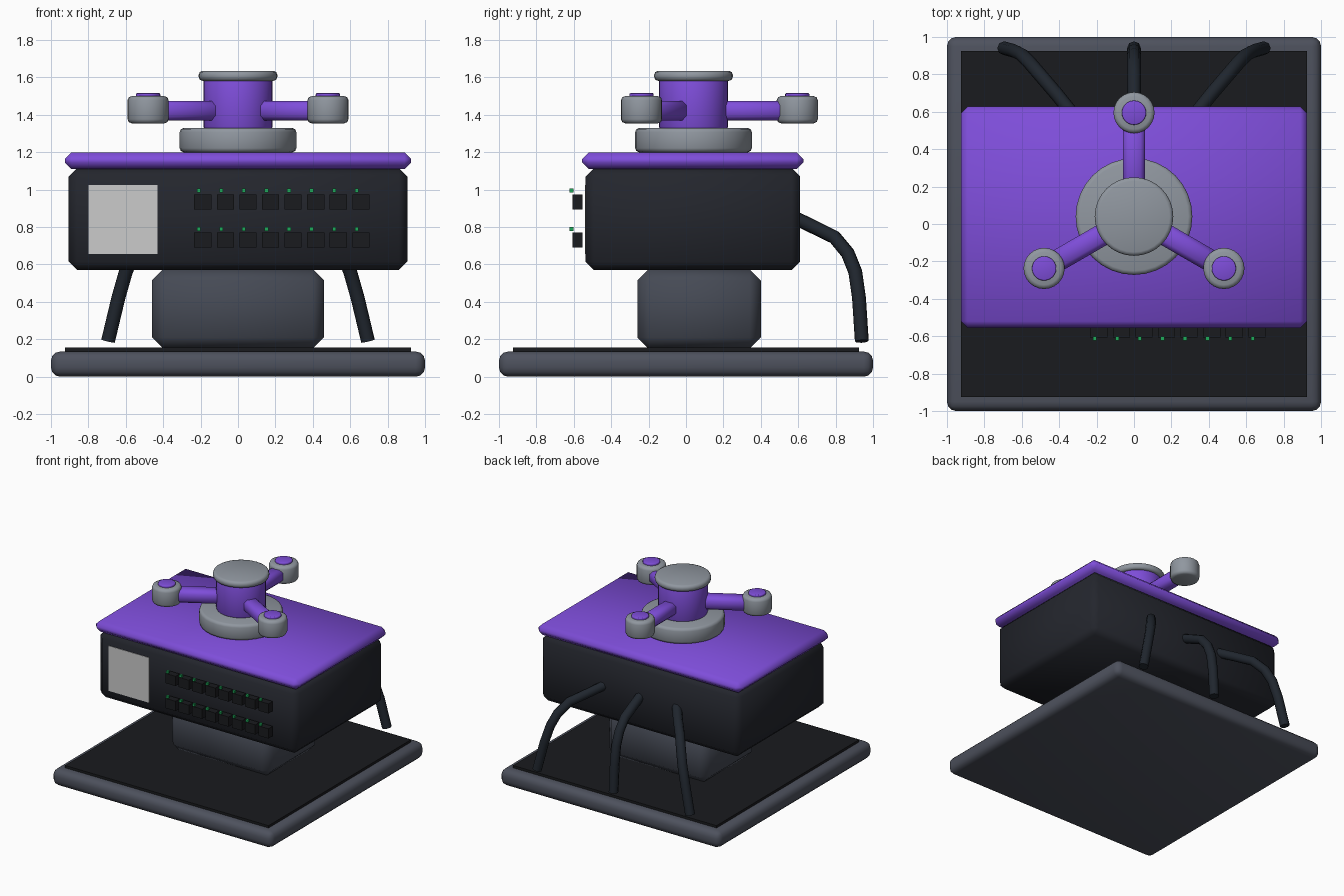
import bpy, bmesh
from math import radians, cos, sin
from mathutils import Matrix

if "Cube" in bpy.data.objects:
    bpy.data.objects.remove(bpy.data.objects["Cube"])


def material(name, r, g, b):
    m = bpy.data.materials.new(name)
    m.diffuse_color = (r, g, b, 1)
    m.use_nodes = True
    m.node_tree.nodes["Principled BSDF"].inputs["Base Color"].default_value = m.diffuse_color
    return m


PURPLE = material("purple", 0.21, 0.075, 0.70)
METAL = material("metal", 0.28, 0.31, 0.35)
FRAME = material("frame", 0.075, 0.083, 0.11)
SLATE = material("slate", 0.06, 0.068, 0.09)
BODY = material("charcoal", 0.017, 0.019, 0.026)
BLACK = material("black", 0.010, 0.011, 0.013)
CABLE = material("cable", 0.014, 0.019, 0.027)
GREEN = material("green", 0.013, 0.40, 0.10)


def finish(bm, name, mat, bevel, segments, angle):
    if bevel:
        edges = [e for e in bm.edges if e.calc_face_angle(0) > radians(40)]
        bmesh.ops.bevel(bm, geom=edges, offset=bevel, segments=segments,
                        profile=0.5, affect='EDGES', clamp_overlap=True)
    me = bpy.data.meshes.new(name)
    bm.to_mesh(me)
    bm.free()
    ob = bpy.data.objects.new(name, me)
    bpy.context.collection.objects.link(ob)
    if mat:
        me.materials.append(mat)
    if bevel:
        bpy.ops.object.select_all(action='DESELECT')
        ob.select_set(True)
        bpy.context.view_layer.objects.active = ob
        bpy.ops.object.shade_smooth_by_angle(angle=radians(angle))
    return ob


def box(name, lo, hi, mat, bevel=0, segments=1, angle=50):
    bm = bmesh.new()
    bmesh.ops.create_cube(bm, size=1)
    size = [b - a for a, b in zip(lo, hi)]
    mid = [(a + b) / 2 for a, b in zip(lo, hi)]
    bm.transform(Matrix.Translation(mid) @ Matrix.Diagonal((*size, 1)))
    return finish(bm, name, mat, bevel, segments, angle)


def cylinder(name, x, y, z0, z1, r, mat, bevel, sides=32):
    bm = bmesh.new()
    bmesh.ops.create_cone(bm, cap_ends=True, segments=sides,
                          radius1=r, radius2=r, depth=z1 - z0)
    bm.transform(Matrix.Translation((x, y, (z0 + z1) / 2)))
    return finish(bm, name, mat, bevel, 2, 50)


# Base, pedestal and housing
box("base", (-1, -1, 0), (1, 1, 0.135), FRAME, 0.05, 3)
box("base_inlay", (-0.925, -0.925, 0.12), (0.925, 0.925, 0.155), BLACK)
box("pedestal", (-0.46, -0.26, 0.15), (0.46, 0.40, 0.575), SLATE, 0.06)
box("housing", (-0.905, -0.537, 0.57), (0.905, 0.61, 1.115), BODY, 0.045)
box("lid", (-0.925, -0.555, 1.11), (0.925, 0.627, 1.20), PURPLE, 0.035)

# Front panel with ports and indicator lights
box("screen", (-0.80, -0.541, 0.655), (-0.43, -0.53, 1.025), None)
for row, z in enumerate((0.935, 0.73)):
    for col in range(8):
        x = -0.188 + 0.1207 * col
        box(f"port_{row}_{col}", (x - 0.046, -0.608, z - 0.04),
            (x + 0.046, -0.553, z + 0.04), BLACK)
        box(f"light_{row}_{col}", (x - 0.032, -0.622, z + 0.05),
            (x - 0.012, -0.602, z + 0.07), GREEN)

# Hub on the lid
CY = 0.04
cylinder("hub_foot", 0, CY, 1.20, 1.33, 0.312, METAL, 0.022)
cylinder("hub", 0, CY, 1.325, 1.59, 0.185, PURPLE, 0.012)
cylinder("hub_cap", 0, CY, 1.582, 1.635, 0.21, METAL, 0.02)

# Three arms with pods
for i, deg in enumerate((90, 210, 330)):
    a = radians(deg)
    px, py = 0.555 * cos(a), CY + 0.555 * sin(a)
    arm = box(f"arm_{i}", (0.08, -0.059, 1.37), (0.50, 0.059, 1.475), PURPLE, 0.025)
    arm.location = (0, CY, 0)
    arm.rotation_euler.z = a
    cylinder(f"pod_{i}", px, py, 1.355, 1.50, 0.11, METAL, 0.022, 24)
    cylinder(f"pod_button_{i}", px, py, 1.49, 1.516, 0.065, PURPLE, 0.006, 24)

# Cables curving down behind the housing: (sideways, y, z)
PATH = [(0.33, 0.59, 0.845), (0.41, 0.69, 0.797), (0.50, 0.795, 0.745),
        (0.56, 0.865, 0.66), (0.60, 0.905, 0.56), (0.64, 0.925, 0.42),
        (0.695, 0.94, 0.19)]
for name, side in (("cable_left", -1), ("cable_middle", 0), ("cable_right", 1)):
    cu = bpy.data.curves.new(name, 'CURVE')
    cu.dimensions = '3D'
    cu.bevel_depth = 0.037
    cu.bevel_resolution = 2
    cu.use_fill_caps = True
    sp = cu.splines.new('POLY')
    sp.points.add(len(PATH) - 1)
    for p, (s, y, z) in zip(sp.points, PATH):
        p.co = (s * side, y, z, 1)
    sp.use_smooth = True
    cu.materials.append(CABLE)
    bpy.context.collection.objects.link(bpy.data.objects.new(name, cu))
